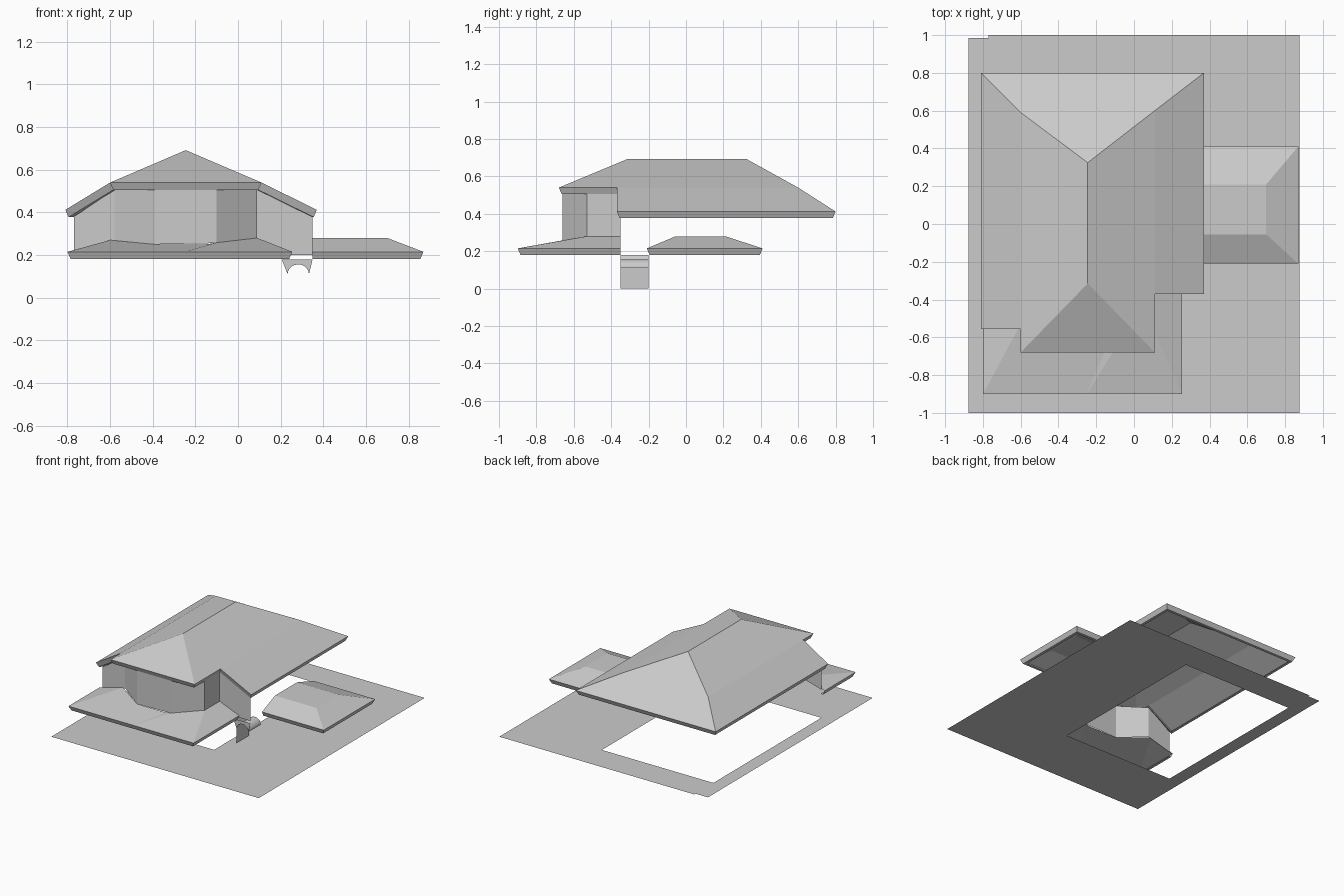
import bpy, bmesh, math
from mathutils import Vector

if "Cube" in bpy.data.objects:
    bpy.data.objects.remove(bpy.data.objects["Cube"])

GREY = bpy.data.materials.new("plain_grey")
GREY.diffuse_color = (0.6, 0.6, 0.6, 1)
GREY.use_nodes = True
GREY.node_tree.nodes["Principled BSDF"].inputs["Base Color"].default_value = GREY.diffuse_color


def build(name, faces, inside):
    """Mesh from polygons, each turned to face away from an inside point."""
    bm = bmesh.new()
    for pts in faces:
        bm.faces.new([bm.verts.new(p) for p in pts])
    for f in bm.faces:
        f.normal_update()
        if f.normal.dot(f.calc_center_median() - Vector(inside)) < 0:
            f.normal_flip()
    bmesh.ops.remove_doubles(bm, verts=bm.verts, dist=0.0005)
    me = bpy.data.meshes.new(name)
    bm.to_mesh(me)
    bm.free()
    me.materials.append(GREY)
    ob = bpy.data.objects.new(name, me)
    bpy.context.collection.objects.link(ob)
    return ob


def inset(path, d, dz, closed):
    """Offset a counter-clockwise plan path inward by d and move it by dz."""
    n, out = len(path), []
    for i, p in enumerate(path):
        normals = []
        for a, b in ((i - 1, i), (i, i + 1)):
            if not closed and (a < 0 or b >= n):
                continue
            e = Vector(path[b % n][:2]) - Vector(path[a % n][:2])
            normals.append(Vector((-e.y, e.x)).normalized())
        m = sum(normals, Vector((0, 0)))
        m *= d * len(normals) / m.dot(m) if len(normals) == 1 else 2 * d / m.dot(m)
        out.append((p[0] + m.x, p[1] + m.y, p[2] + dz))
    return out


def eaves(path, closed):
    """Sloped fascia and narrow soffit below a roof edge."""
    low = inset(path, 0.015, -0.034, closed)
    back = inset(low, 0.02, 0, closed)
    n, faces = len(path), []
    for i in range(n if closed else n - 1):
        j = (i + 1) % n
        faces += [[path[i], path[j], low[j], low[i]],
                  [low[i], low[j], back[j], back[i]]]
    return faces


def rect(x0, x1, y0, y1):
    return [(x0, y0, 0), (x1, y0, 0), (x1, y1, 0), (x0, y1, 0)]


# Ground sheet with the open house footprint and a notched corner
build("ground_sheet", [
    rect(-.875, .875, -1, -.53), rect(.17, .875, -.53, .77),
    rect(-.875, -.77, -.53, .77), rect(-.875, -.77, .77, .985),
    rect(-.77, .875, .77, 1)], (0, 0, -1))

# Main hipped roof
edge = [(-.81, .8, .412), (-.81, -.555, .412), (-.6, -.555, .54), (-.6, -.68, .54),
        (.11, -.68, .54), (.11, -.37, .54), (.37, -.37, .412), (.37, .8, .412)]
bl, fl, sl, gl, gr, sr, fr, br = edge
ridge_f, ridge_b = (-.245, -.315, .692), (-.245, .325, .692)
kink_l, kink_r = (-.6, .59, .54), (.11, .6, .54)
build("main_roof", [
    [ridge_f, ridge_b, kink_l, sl, gl], [sl, kink_l, bl, fl],
    [ridge_b, ridge_f, gr, sr, kink_r], [sr, fr, br, kink_r],
    [bl, kink_l, ridge_b, kink_r, br], [gl, gr, ridge_f],
] + eaves(edge, True), (-.22, 0, .55))

# Lower front roof wrapping around the bay
a, b, c = (-.8, -.9, .215), (-.25, -.9, .215), (.255, -.9, .215)
left_end, right_end = (-.8, -.53, .215), (.255, -.35, .215)
hip_l, hip_r = (-.6, -.53, .27), (.09, -.53, .28)
bay_l, bay_m, bay_r = (-.39, -.66, .25), (-.15, -.66, .25), (-.1, -.66, .258)
build("front_roof", [
    [left_end, a, hip_l], [a, b, bay_m, bay_l, hip_l], [b, bay_r, bay_m],
    [b, c, hip_r, bay_r], [c, right_end, (.09, -.35, .28), hip_r],
] + eaves([left_end, a, b, c, right_end], False), (-.25, -.6, .2))

# Side canopy with a flat top
c0, c1, c2, c3 = [(x, y, .215) for x, y in ((.35, -.21), (.87, -.21), (.87, .41), (.35, .41))]
t0, t1, t2, t3 = [(x, y, .28) for x, y in ((.35, -.055), (.7, -.055), (.7, .21), (.35, .21))]
build("side_canopy", [
    [t0, t1, t2, t3], [c0, c1, t1, t0], [c1, c2, t2, t1], [c2, c3, t3, t2],
] + eaves([c0, c1, c2, c3], False), (.5, .1, .2))

# Front walls: plan point, bottom height, top height
plan = [(-.77, -.53, .215, .38), (-.58, -.53, .268, .506), (-.39, -.66, .25, .506),
        (-.1, -.66, .256, .506), (.09, -.53, .28, .506), (.09, -.35, .2, .506),
        (.35, -.35, .2, .38)]
build("front_walls", [
    [(p[0], p[1], p[2]), (q[0], q[1], q[2]), (q[0], q[1], q[3]), (p[0], p[1], p[3])]
    for p, q in zip(plan, plan[1:])], (-.245, 0, .35))

# Small arched support: face, vault, flared side and leg
Y0, Y1, N = -.35, -.2, 10
arch = [(.283 - .05 * math.cos(math.pi * i / N), .11 + .046 * math.sin(math.pi * i / N))
        for i in range(N + 1)]
top = [(.205 + .145 * i / N, .18) for i in range(N + 1)]
strip = []
for i in range(N):
    (x0, z0), (x1, z1) = arch[i], arch[i + 1]
    strip.append([(x0, Y0, z0), (x1, Y0, z1),
                  (top[i + 1][0], Y0, .18), (top[i][0], Y0, .18)])
    strip.append([(x0, Y0, z0), (x1, Y0, z1), (x1, Y1, z1), (x0, Y1, z0)])
x0 = arch[0][0]
strip.append([(x0, Y0, .11), (x0, Y1, .11), (.205, Y1, .18), (.205, Y0, .18)])
strip.append([(x0, Y0, 0), (x0, Y1, 0), (x0, Y1, .11), (x0, Y0, .11)])
build("arched_support", strip, (.283, -.25, .08))
